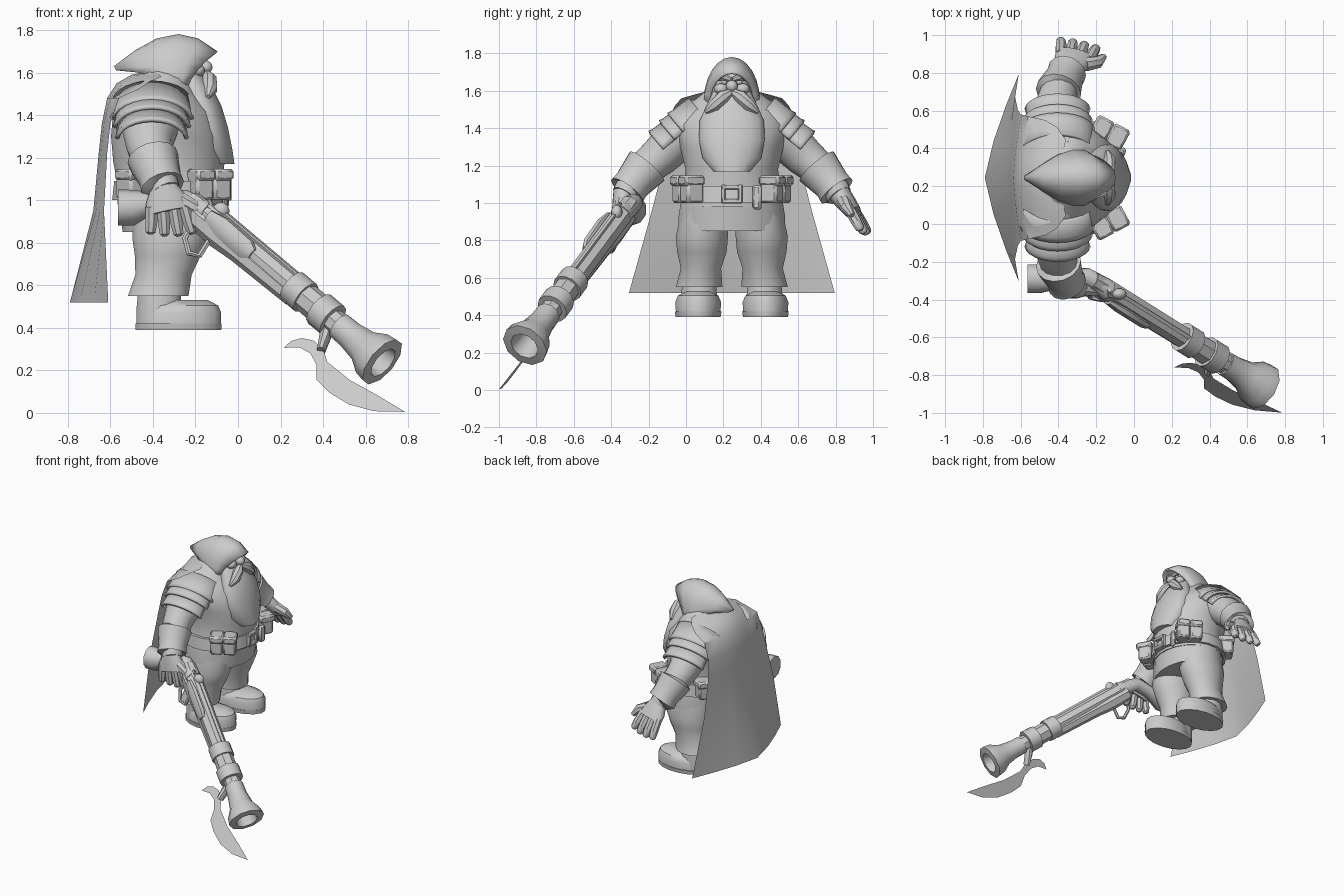
import bpy, bmesh, math
from mathutils import Vector, Matrix

old = bpy.data.objects.get("Cube")
if old:
    bpy.data.objects.remove(old, do_unlink=True)

clay = bpy.data.materials.new("clay_grey")
clay.use_nodes = True
clay.diffuse_color = (0.6, 0.6, 0.6, 1)
clay.node_tree.nodes["Principled BSDF"].inputs["Base Color"].default_value = (0.6, 0.6, 0.6, 1)
MID = 0.245  # the figure's own mirror plane in y
made = []


def finish(name, bm, thick=0):
    bmesh.ops.recalc_face_normals(bm, faces=bm.faces[:])
    mesh = bpy.data.meshes.new(name)
    bm.to_mesh(mesh)
    bm.free()
    mesh.materials.append(clay)
    obj = bpy.data.objects.new(name, mesh)
    bpy.context.collection.objects.link(obj)
    if thick:
        mod = obj.modifiers.new("thickness", "SOLIDIFY")
        mod.thickness, mod.offset = thick, 0
    made.append(obj)
    return obj


def skin(name, rings, closed=True, thick=0):
    """Join rows of points into one surface."""
    bm = bmesh.new()
    rows = [[bm.verts.new(p) for p in ring] for ring in rings]
    n = len(rows[0])
    for a, b in zip(rows, rows[1:]):
        for i in range(n if closed else n - 1):
            j = (i + 1) % n
            bm.faces.new((a[i], a[j], b[j], b[i]))
    if closed:
        bm.faces.new(rows[0])
        bm.faces.new(rows[-1])
    return finish(name, bm, thick)


def tube(name, rows, sides=12, up=(0, 0, 1), axis=None):
    """Rows are x, y, z, side radius and optional second radius."""
    pts = [Vector(r[:3]) for r in rows]
    rings = []
    for i, r in enumerate(rows):
        t = Vector(axis) if axis else pts[min(i + 1, len(pts) - 1)] - pts[max(i - 1, 0)]
        t.normalize()
        side = t.cross(Vector(up)).normalized()
        other = side.cross(t)
        angles = [math.tau * (k + 0.5) / sides for k in range(sides)]
        rings.append([pts[i] + side * r[3] * math.cos(a) + other * r[-1] * math.sin(a) for a in angles])
    return skin(name, rings)


def column(name, rows, **kw):
    """Upright loft; rows are z, x, y, half width in y, half depth in x."""
    return tube(name, [(x, y, z, w, d) for z, x, y, w, d in rows], up=(1, 0, 0), axis=(0, 0, 1), **kw)


def box(name, at, size, turn=0, bevel=0.012):
    bm = bmesh.new()
    bmesh.ops.create_cube(bm, size=1, matrix=Matrix.LocRotScale(Vector(at), Matrix.Rotation(turn, 3, "Z"), Vector(size)))
    bmesh.ops.bevel(bm, geom=bm.edges[:], offset=bevel, segments=1, affect="EDGES")
    return finish(name, bm)


def ball(name, at, size):
    bm = bmesh.new()
    bmesh.ops.create_uvsphere(bm, u_segments=16, v_segments=10, radius=1,
                              matrix=Matrix.LocRotScale(Vector(at), None, Vector(size)))
    return finish(name, bm)


def pair(obj):
    """Add a copy mirrored across the figure's middle."""
    other = obj.copy()
    other.data = obj.data.copy()
    other.name = obj.name.replace("gun_side", "free_side")
    other.data.transform(Matrix.Translation((0, 2 * MID, 0)) @ Matrix.Diagonal((1, -1, 1, 1)))
    other.data.flip_normals()
    bpy.context.collection.objects.link(other)
    made.append(other)


# Torso, tunic skirt and belt
column("torso", [(0.98, -.32, MID, .28, .25), (1.08, -.32, MID, .265, .25), (1.18, -.325, MID, .25, .265),
                 (1.3, -.33, MID, .28, .27), (1.42, -.35, MID, .31, .24), (1.5, -.38, MID, .27, .2),
                 (1.57, -.36, MID, .15, .13)], sides=20)
column("tunic_skirt", [(0.85, -.32, MID, .29, .225), (0.93, -.32, MID, .288, .235), (1.04, -.32, MID, .27, .25)], sides=20)
column("belt", [(z, -.32, MID, w, w - .02) for z, w in ((1.0, .27), (1.0, .295), (1.09, .285), (1.09, .26))], sides=20)
for z in (1.01, 1.085):
    box("buckle_bar", (-.045, MID, z), (.03, .11, .025), bevel=.005)
for y in (-.045, .045):
    box("buckle_post", (-.045, MID + y, 1.05), (.03, .022, .1), bevel=.005)
box("belt_loop", (-.06, .38, 1.03), (.03, .05, .13), -.3)
for name, at, size, turn in (("inner_pouch", (-.092, .032, 1.065), (.1, .092, .13), -1.08),
                             ("outer_pouch", (-.175, -.012, 1.065), (.1, .092, .13), -1.08),
                             ("hip_pouch", (-.5, .02, 1.07), (.1, .13, .13), .6)):
    pair(box("gun_side_" + name, at, size, turn))
    pair(box("gun_side_" + name + "_flap", (at[0] + .004, at[1] - .003, 1.12), (size[0] + .02, size[1] + .006, .055), turn))

# Legs, trouser cuffs and boots
pair(column("gun_side_leg", [(0.95, -.32, .1, .13, .18), (0.82, -.32, .085, .142, .18), (0.74, -.33, .085, .135, .158),
                             (0.65, -.35, .08, .11, .135), (0.55, -.375, .07, .127, .145)], sides=16))
pair(column("gun_side_boot_shaft", [(0.4, -.37, .07, .1, .11), (0.5, -.37, .07, .1, .11), (0.6, -.37, .07, .09, .1)]))
pair(column("gun_side_boot_foot", [(0.395, -.275, .065, .12, .2), (0.47, -.27, .065, .125, .195),
                                   (0.505, -.265, .065, .11, .175), (0.53, -.26, .065, .06, .12)], sides=16))
pair(column("gun_side_sole", [(0.39, -.28, .065, .122, .205), (0.42, -.28, .065, .127, .207)], sides=16))

# Head, face and beard
ball("head", (-.29, MID, 1.6), (.125, .11, .13))
ball("nose", (-.155, MID, 1.625), (.035, .032, .032))
pair(ball("gun_side_cheek", (-.19, .19, 1.61), (.035, .04, .03)))
pair(tube("gun_side_brow", [(-.165, .24, 1.66, .014), (-.17, .2, 1.675, .02), (-.19, .16, 1.66, .01)], 8))
pair(ball("gun_side_eye", (-.18, .205, 1.645), (.014, .016, .012)))
pair(tube("gun_side_moustache", [(-.15, .24, 1.595, .018), (-.135, .2, 1.57, .036), (-.13, .15, 1.52, .034),
                                 (-.14, .105, 1.485, .012)], 8))
column("beard", [(1.17, -.1, MID, .1, .085), (1.24, -.115, MID, .16, .09), (1.34, -.135, MID, .18, .09),
                 (1.44, -.165, MID, .175, .09), (1.52, -.2, MID, .14, .085), (1.6, -.24, MID, .1, .07)], sides=16)

# Peaked hood: arched sections running from the back tip to the front tip
arches = [(-.58, -.57, .01, 1.625, 1.61), (-.48, -.47, .075, 1.7, 1.6), (-.38, -.4, .12, 1.755, 1.58),
          (-.28, -.33, .145, 1.775, 1.54), (-.19, -.27, .145, 1.755, 1.52), (-.1, -.24, .12, 1.695, 1.53)]
steps = [math.pi * (k / 12 - .5) for k in range(13)]
skin("hood", [[(xb + (xt - xb) * math.cos(a) ** 1.5, MID + w * math.sin(a), zb + (zt - zb) * math.cos(a))
               for a in steps] for xt, xb, w, zt, zb in arches], closed=False, thick=.012)
column("hood_collar", [(1.48, -.36, MID, .28, .19), (1.53, -.36, MID, .23, .16), (1.6, -.35, MID, .14, .12),
                       (1.64, -.35, MID, .1, .1)], sides=16)

# Cloak: folded down the middle, draped over the shoulders
drape = [(1.61, -.4, -.36, .2), (1.59, -.5, -.41, .27), (1.55, -.57, -.47, .305), (1.48, -.615, -.56, .325),
         (1.36, -.64, -.6, .335), (1.22, -.655, -.615, .36), (0.95, -.68, -.63, .43), (0.52, -.79, -.61, .55)]
skin("cloak", [[(xm + (xe - xm) * abs(u) ** 1.3, MID + w * u, z - .03 * (z > 1.5) * u * u) for u in (-1, -.7, -.35, 0, .35, .7, 1)]
               for z, xm, xe, w in drape], closed=False)

# Arms, bracers and layered shoulder plates
pair(tube("gun_side_arm", [(-.38, .12, 1.44, .14), (-.4, .02, 1.39, .14), (-.415, -.07, 1.32, .12, .13), (-.415, -.14, 1.25, .11),
                           (-.4, -.2, 1.2, .1), (-.37, -.29, 1.1, .085), (-.34, -.33, 1.04, .07)], up=(1, 0, 0), sides=14))
pair(tube("gun_side_bracer", [(-.4, -.205, 1.2, .09), (-.4, -.21, 1.195, .122), (-.39, -.235, 1.165, .115), (-.365, -.29, 1.1, .1),
                              (-.355, -.315, 1.065, .105), (-.35, -.32, 1.06, .07)], up=(1, 0, 0), sides=14))
out, lift, fore = Vector((0, -.76, -.65)), Vector((0, -.65, .76)), Vector((1, 0, 0))
fan = [math.radians(d) for d in range(-84, 85, 14)]
for name, start, length, wide, high in (("upper", 0, .14, .178, .125), ("middle", .1, .1, .166, .125), ("lower", .18, .1, .155, .118)):
    rings = []
    for s, grow in ((start, 0), (start + length * .8, .005), (start + length, .012)):
        c = Vector((-.405, .1, 1.46)) + out * s
        rings.append([c + fore * (wide + grow) * math.sin(a) + lift * (high + grow) * math.cos(a) for a in fan])
    pair(skin("gun_side_" + name + "_shoulder_plate", rings, closed=False, thick=.02))


# Hands: a palm, four fingers and a thumb
def hand(name, wrist, knuckle, tip, spread):
    w, k, t, s = map(Vector, (wrist, knuckle, tip, spread))
    m = w.lerp(k, .5)
    tube(name + "_palm", [(*w, .065, .06), (*m, .1, .052), (*k, .108, .042)], up=s.cross(k - w))
    for i in range(4):
        f = (i - 1.5) / 1.5
        a, b = k + s * .078 * f, t + s * .1 * f + (k - t) * .12 * abs(f)
        tube(name + "_finger", [(*(a + (k - t) * .2), .03), (*a.lerp(b, .5), .03), (*a.lerp(b, .9), .025), (*b, .012)], 8, up=s)
    p = m + s * .07
    tube(name + "_thumb", [(*p, .038), (*(p + s * .06 + (k - w) * .35), .034), (*(p + s * .08 + (k - w) * .8), .017)], 8, up=(0, 1, 0))


hand("gun_hand", (-.35, -.33, 1.06), (-.325, -.355, .945), (-.31, -.35, .825), (1, 0, 0))
hand("free_hand", (-.34, .82, 1.05), (-.31, .895, .95), (-.29, .965, .83), (.95, -.2, .1))

# Gun: everything is placed along the barrel line
breech, mouth = Vector((-.25, -.28, 1.02)), Vector((.66, -.85, .255))


def along(name, rows, sides=8, shift=(0, 0, 0)):
    return tube(name, [(*(breech.lerp(mouth, t) + Vector(shift)), *r) for t, *r in rows], sides, axis=mouth - breech)


along("gun_barrel", [(.03, .05), (.12, .06), (.9, .06)])
along("gun_fore_stock", [(.08, .06, .065), (.2, .062, .07), (.3, .055, .058), (.58, .05, .05)], shift=(-.02, 0, -.028))
for t, r in ((.59, .082), (.73, .086)):
    along("gun_collar", [(t - .035, .06), (t - .035, r), (t + .035, r), (t + .035, .06)], 12)
along("gun_sleeve", [(.6, .07), (.72, .072)])
along("gun_muzzle", [(.8, .068), (.86, .07), (.93, .086), (.98, .122), (1.02, .13), (1.025, .08), (.92, .06)], 10)
along("gun_lock_plate", [(.13, .02, .04), (.2, .03, .06), (.33, .03, .055), (.36, .02, .03)], shift=(-.01, -.05, 0))
along("gun_sight_rail", [(.15, .015, .02), (.56, .015, .02)], 4, shift=(.03, 0, .045))
ball("gun_hammer_pivot", (-.08, -.37, .95), (.04, .03, .04))
tube("gun_hammer", [(-.1, -.38, .93, .025), (-.14, -.37, .97, .022), (-.13, -.35, 1.0, .012)], 8)
tube("gun_stock", [(-.565, -.29, .965, .08, .085), (-.5, -.29, .965, .08, .085), (-.4, -.29, .99, .055, .05),
                   (-.25, -.28, 1.0, .05, .05), (-.14, -.35, .935, .06, .06)], 10)
loop = [(-.2, -.34, .92), (-.25, -.36, .82), (-.23, -.39, .75), (-.18, -.4, .74), (-.13, -.4, .82), (-.1, -.39, .87)]
tube("gun_trigger_guard", [(*p, .014, .012) for p in loop], 6, up=(0, 1, 0))

# Axe blade slung under the muzzle, lying in the plane of the barrel
outline = [(.215, .306), (.25, .338), (.3, .352), (.355, .34), (.4, .3), (.42, .24), (.525, .155), (.66, .08), (.785, .005),
           (.64, .008), (.52, .04), (.43, .095), (.37, .155), (.37, .225), (.34, .28), (.29, .307)]
bm = bmesh.new()
bm.faces.new([bm.verts.new((x, -.945 - .073 * x + .66 * z, z)) for x, z in outline])
bmesh.ops.triangulate(bm, faces=bm.faces[:])
finish("axe_blade", bm)
tube("axe_mount", [(.39, -.78, .29, .035, .02), (.41, -.73, .36, .03, .03), (.43, -.7, .43, .03, .03)], 8, up=(1, 0, 0))

# Smooth shading that keeps the hard edges
bpy.ops.object.select_all(action="DESELECT")
for obj in made:
    obj.select_set(True)
bpy.context.view_layer.objects.active = made[0]
bpy.ops.object.shade_smooth_by_angle(angle=math.radians(40))
